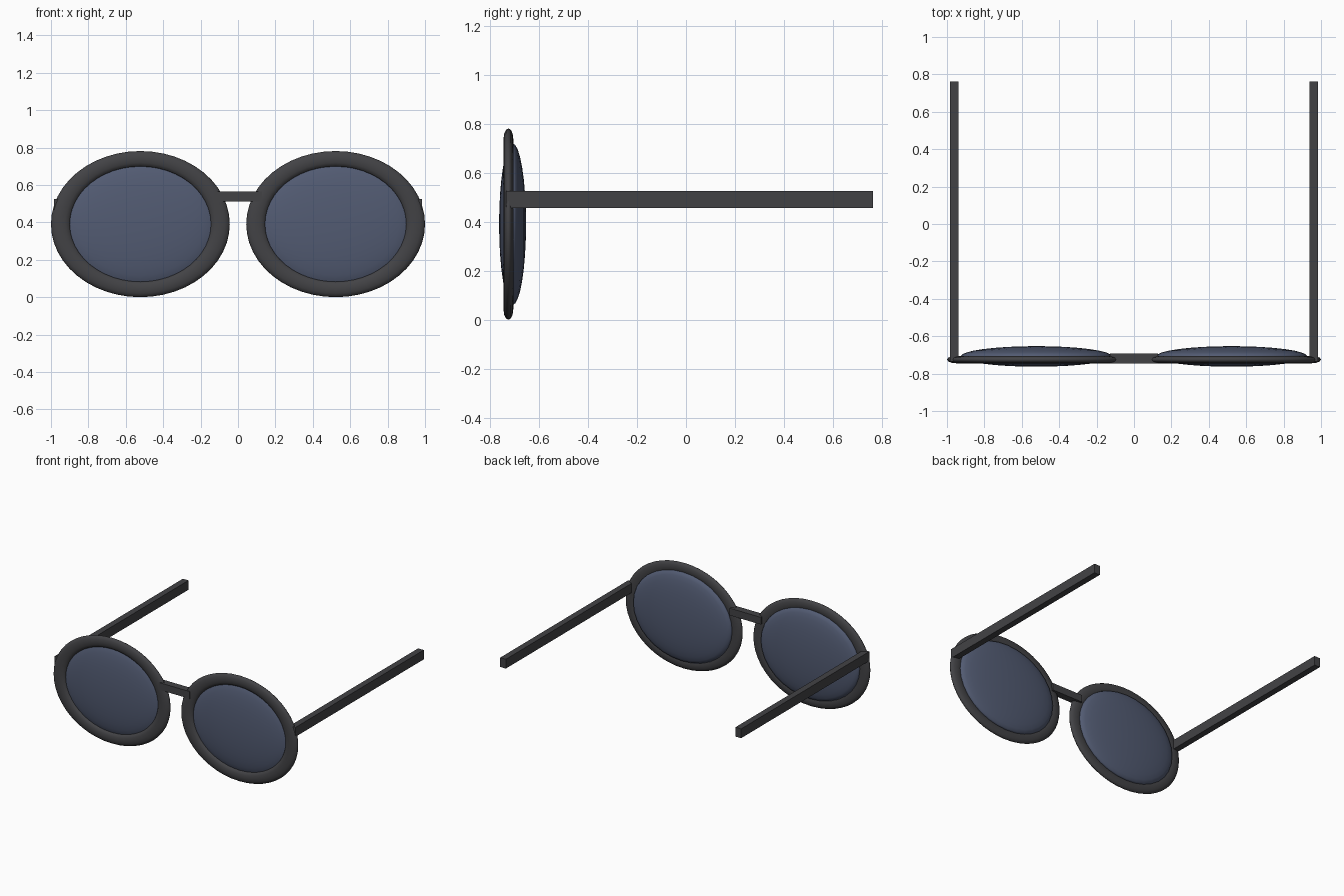
import bpy
from math import pi

if "Cube" in bpy.data.objects:
    bpy.data.objects.remove(bpy.data.objects["Cube"])


def material(name, color):
    m = bpy.data.materials.new(name)
    m.diffuse_color = color
    m.use_nodes = True
    m.node_tree.nodes["Principled BSDF"].inputs["Base Color"].default_value = m.diffuse_color
    return m


frame_mat = material("dark_frame", (0.055, 0.055, 0.06, 1))
lens_mat = material("tinted_lens", (0.085, 0.105, 0.17, 0.92))


def finish(name, mat, smooth=False):
    ob = bpy.context.object
    ob.name = name
    ob.data.materials.append(mat)
    bpy.ops.object.transform_apply(location=False, rotation=True, scale=True)
    if smooth:
        bpy.ops.object.shade_smooth()
    return ob


def box(name, lo, hi):
    center = [(a + b) / 2 for a, b in zip(lo, hi)]
    bpy.ops.mesh.primitive_cube_add(size=1, location=center)
    bpy.context.object.scale = [b - a for a, b in zip(lo, hi)]
    return finish(name, frame_mat)


for side, s in (("left", -1), ("right", 1)):
    # oval rim: flattened torus standing upright
    bpy.ops.mesh.primitive_torus_add(
        major_radius=0.427, minor_radius=0.051, major_segments=48,
        minor_segments=12, location=(s * 0.522, -0.725, 0.391))
    ob = bpy.context.object
    ob.scale = (1, 0.817, 0.39)
    ob.rotation_euler = (pi / 2, 0, 0)
    finish(side + "_rim", frame_mat, True)

    # bulging lens: flattened sphere set slightly behind the rim centre
    bpy.ops.mesh.primitive_uv_sphere_add(
        segments=32, ring_count=16, radius=1, location=(s * 0.522, -0.708, 0.391))
    ob = bpy.context.object
    ob.scale = (0.405, 0.33, 0.055)
    ob.rotation_euler = (pi / 2, 0, 0)
    finish(side + "_lens", lens_mat, True)

    # straight temple arm
    x0, x1 = sorted((s * 0.939, s * 0.985))
    box(side + "_temple", (x0, -0.735, 0.457), (x1, 0.763, 0.526))

# nose bridge
box("bridge", (-0.127, -0.745, 0.512), (0.127, -0.692, 0.565))
